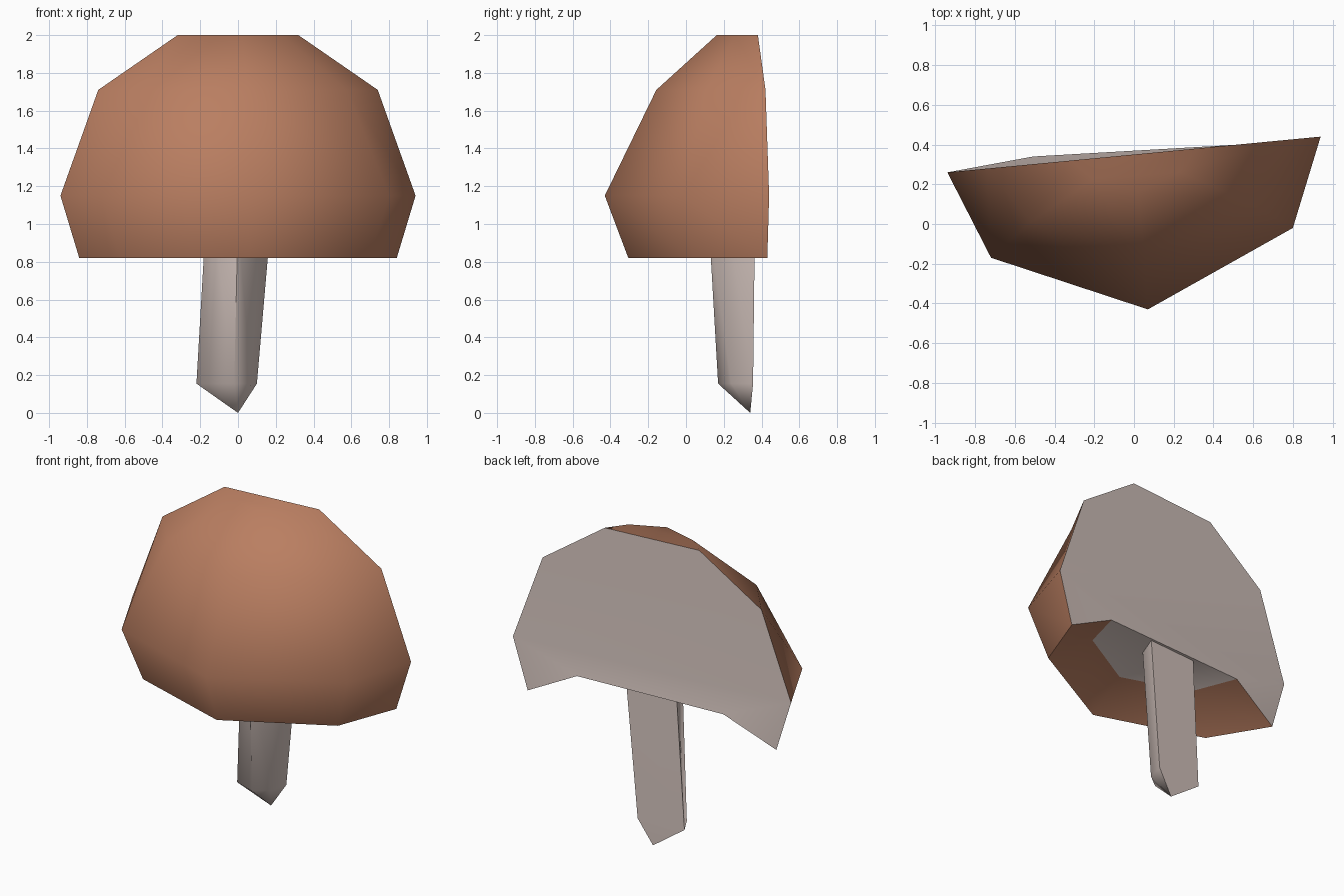
import bpy, bmesh

if "Cube" in bpy.data.objects:
    bpy.data.objects.remove(bpy.data.objects["Cube"])


def material(name, rgb):
    m = bpy.data.materials.new(name)
    m.diffuse_color = (*rgb, 1)
    m.use_nodes = True
    m.node_tree.nodes["Principled BSDF"].inputs["Base Color"].default_value = m.diffuse_color
    return m


brown = material("cap brown", (0.49, 0.21, 0.12))
pale = material("pale flesh", (0.69, 0.58, 0.54))


def finish(bm, name, mats, angle):
    bmesh.ops.recalc_face_normals(bm, faces=bm.faces)
    me = bpy.data.meshes.new(name)
    bm.to_mesh(me)
    bm.free()
    ob = bpy.data.objects.new(name, me)
    bpy.context.collection.objects.link(ob)
    for m in mats:
        me.materials.append(m)
    bpy.ops.object.select_all(action='DESELECT')
    bpy.context.view_layer.objects.active = ob
    ob.select_set(True)
    bpy.ops.object.shade_smooth_by_angle(angle=angle)
    return ob


# Half-mushroom cap: one five-point half outline, scaled at each height
outline = [(-0.94, -0.09), (-0.72, -0.52), (0.07, -0.78), (0.80, -0.37), (0.94, 0.09)]
# height, width scale, depth scale (last one is the recessed underside ring)
levels = [(2.0, 0.34, 0.24), (1.71, 0.787, 0.65), (1.15, 1, 1), (0.82, 0.894, 0.84), (0.99, 0.54, 0.56)]

bm = bmesh.new()
rings = []
for i, (z, sx, sy) in enumerate(levels):
    ring = []
    for j, (x, y) in enumerate(outline):
        # the two end points stay on the cut plane
        k = sx if j in (0, 4) else sy
        w = sx if j in (0, 4) else (sx + sy) / 2
        ring.append(bm.verts.new((x * w, 0.35 + y * k, z)))
    rings.append(ring)
rings[-1][0].co.y = 0.34


def face(verts, mat):
    bm.faces.new(verts).material_index = mat


# outer skin and lower rim
for a, b in zip(rings, rings[1:]):
    for j in range(4):
        face((a[j], a[j + 1], b[j + 1], b[j]), 0)
face(rings[0], 0)
# pale cut face at the back, arched at the bottom, and the inner underside
top, shoulder, wide, rim, inner = rings
for a, b in ((top, shoulder), (shoulder, wide), (wide, inner)):
    face((a[0], a[4], b[4], b[0]), 1)
for j in (0, 4):
    face((wide[j], rim[j], inner[j]), 1)
face(inner, 1)
finish(bm, "cap", [brown, pale], 1.0)

# Half stem with a pointed foot
bm = bmesh.new()
sections = [
    (1.02, [(-0.17, 0.34), (-0.13, 0.22), (0.0, 0.12), (0.12, 0.22), (0.175, 0.365)]),
    (0.155, [(-0.22, 0.33), (-0.16, 0.22), (-0.02, 0.17), (0.07, 0.24), (0.10, 0.355)]),
]
upper, lower = [[bm.verts.new((x, y, z)) for x, y in pts] for z, pts in sections]
tip = bm.verts.new((0, 0.34, 0))
for j in range(5):
    n = (j + 1) % 5
    bm.faces.new((upper[j], upper[n], lower[n], lower[j]))
    bm.faces.new((lower[j], lower[n], tip))
bm.faces.new(upper)
finish(bm, "stem", [pale], 1.0)
